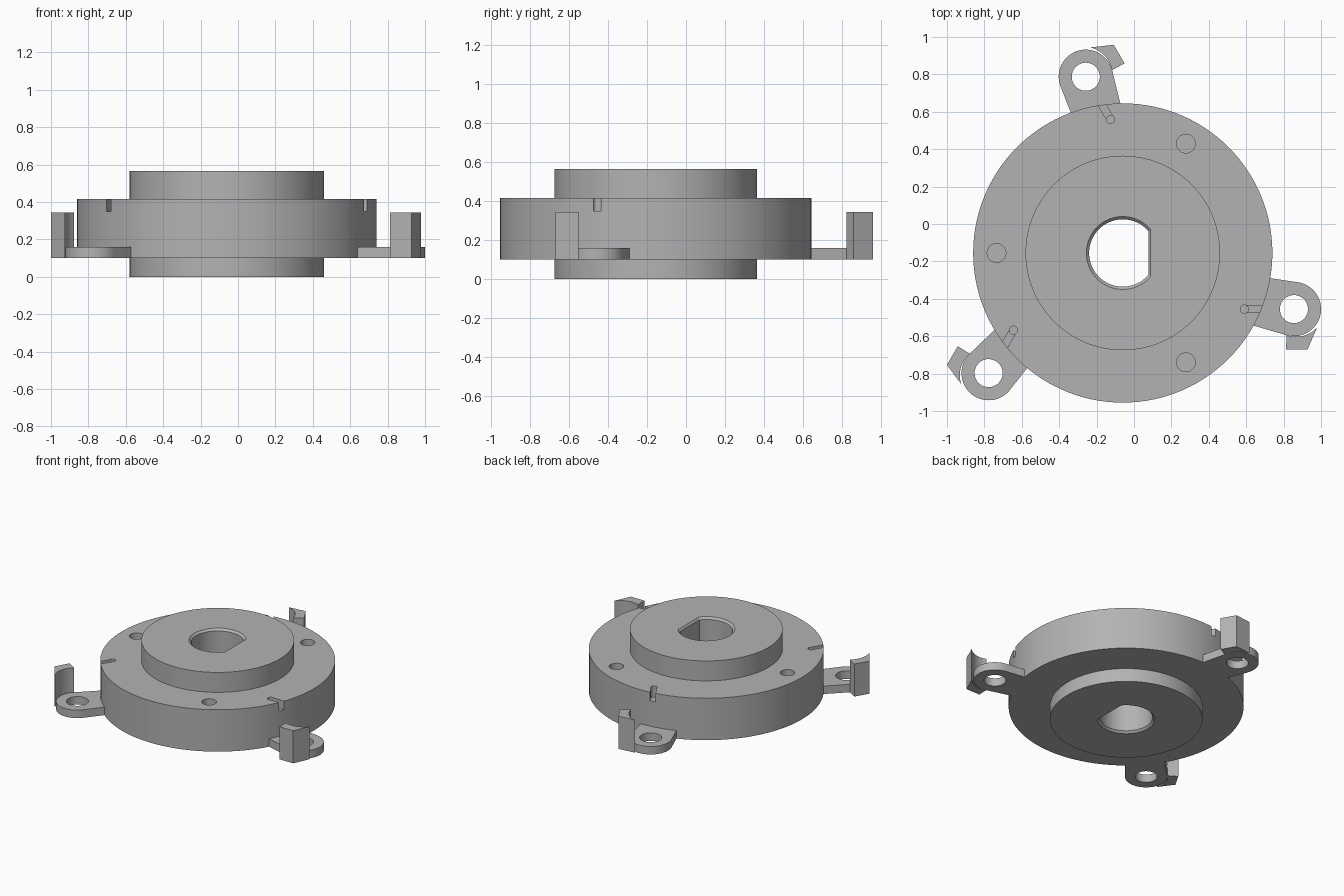
import bpy, bmesh
from math import cos, sin, radians, pi
from mathutils import Vector

if "Cube" in bpy.data.objects:
    bpy.data.objects.remove(bpy.data.objects["Cube"])

CENTRE = Vector((-0.06, -0.155, 0))
EAR = Vector((0.915, -0.30))

grey = bpy.data.materials.new("light grey")
grey.use_nodes = True
COLOUR = (0.45, 0.45, 0.45, 1)
grey.diffuse_color = COLOUR
grey.node_tree.nodes["Principled BSDF"].inputs["Base Color"].default_value = COLOUR


def arc(cx, cy, r0, start, end, n, r1=None):
    """Points on an arc in degrees; the radius may ease from r0 to r1."""
    r1 = r0 if r1 is None else r1
    pts = []
    for i in range(n + 1):
        t = i / n
        a = radians(start + (end - start) * t)
        r = r0 + (r1 - r0) * t
        pts.append((cx + r * cos(a), cy + r * sin(a)))
    return pts


def circle(cx, cy, r, n=48):
    return arc(cx, cy, r, 0, 360, n)[:-1]


def loft(name, sections):
    """Solid through a stack of (outline, z) sections of equal point count."""
    bm = bmesh.new()
    rings = [[bm.verts.new((x, y, z)) for x, y in pts] for pts, z in sections]
    n = len(rings[0])
    for a, b in zip(rings, rings[1:]):
        for i in range(n):
            j = (i + 1) % n
            bm.faces.new((a[i], a[j], b[j], b[i]))
    bm.faces.new(rings[0])
    bm.faces.new(rings[-1])
    bmesh.ops.recalc_face_normals(bm, faces=bm.faces)
    mesh = bpy.data.meshes.new(name)
    bm.to_mesh(mesh)
    bm.free()
    mesh.materials.append(grey)
    obj = bpy.data.objects.new(name, mesh)
    bpy.context.collection.objects.link(obj)
    return obj


def prism(name, pts, z0, z1):
    return loft(name, [(pts, z0), (pts, z1)])


def cut(obj, cutter):
    """Subtract the cutter and discard it."""
    cutter.hide_render = True
    mod = obj.modifiers.new("cut", 'BOOLEAN')
    mod.operation = 'DIFFERENCE'
    mod.solver = 'EXACT'
    mod.object = cutter
    bpy.context.view_layer.objects.active = obj
    bpy.ops.object.modifier_apply(modifier=mod.name)
    bpy.data.objects.remove(cutter)


def finish(obj, angle=0.0):
    obj.location = CENTRE
    obj.rotation_euler.z = angle
    bpy.ops.object.select_all(action='DESELECT')
    obj.select_set(True)
    bpy.context.view_layer.objects.active = obj
    bpy.ops.object.shade_smooth_by_angle(angle=radians(30))


def rotated(pts, angle):
    c, s = cos(angle), sin(angle)
    return [(x * c - y * s, x * s + y * c) for x, y in pts]


# Stepped body: wide disc with a narrower hub above and below
HUB, DISC = circle(0, 0, 0.52, 120), circle(0, 0, 0.80, 120)
body = loft("body", [(HUB, 0), (HUB, 0.1), (DISC, 0.1),
                     (DISC, 0.415), (HUB, 0.415), (HUB, 0.565)])


# D-shaped bore with chamfered ends
def d_outline(grow):
    return arc(0, 0, 0.18 + grow, 40, 320, 60)


cut(body, loft("bore_cutter", [(d_outline(0.03), -0.015), (d_outline(0), 0.015),
                               (d_outline(0), 0.55), (d_outline(0.03), 0.58)]))

for k in range(3):
    turn = k * 2 * pi / 3
    # Screw hole, pin hole and radial slot in the disc top
    hole = circle(0.675 * cos(turn + pi / 3), 0.675 * sin(turn + pi / 3), 0.05)
    cut(body, prism("hole_cutter", hole, 0.25, 0.5))
    slot = [(0.65, -0.319), (0.85, -0.319), (0.85, -0.281), (0.65, -0.281)]
    cut(body, prism("slot_cutter", rotated(slot, turn), 0.35, 0.5))
    pin = circle(0.65, -0.30, 0.022, 24)
    cut(body, prism("pin_cutter", rotated(pin, turn), 0.3, 0.5))

    # Mounting ear with a through hole
    outline = arc(EAR.x, EAR.y, 0.145, -105.5, 82, 40) + arc(0, 0, 0.797, -9.7, -29.1, 8)
    ear = prism(f"mounting_ear_{k + 1}", outline, 0.1, 0.16)
    cut(ear, prism("ear_cutter", circle(EAR.x, EAR.y, 0.075), 0, 0.3))
    finish(ear, turn)

    # Upright guard post hugging the ear
    inner = arc(EAR.x, EAR.y, 0.144, -106, -38, 16, 0.158)
    post = prism(f"guard_post_{k + 1}", inner + [(0.988, -0.515), (0.873, -0.515)], 0.1, 0.345)
    finish(post, turn)

finish(body)
